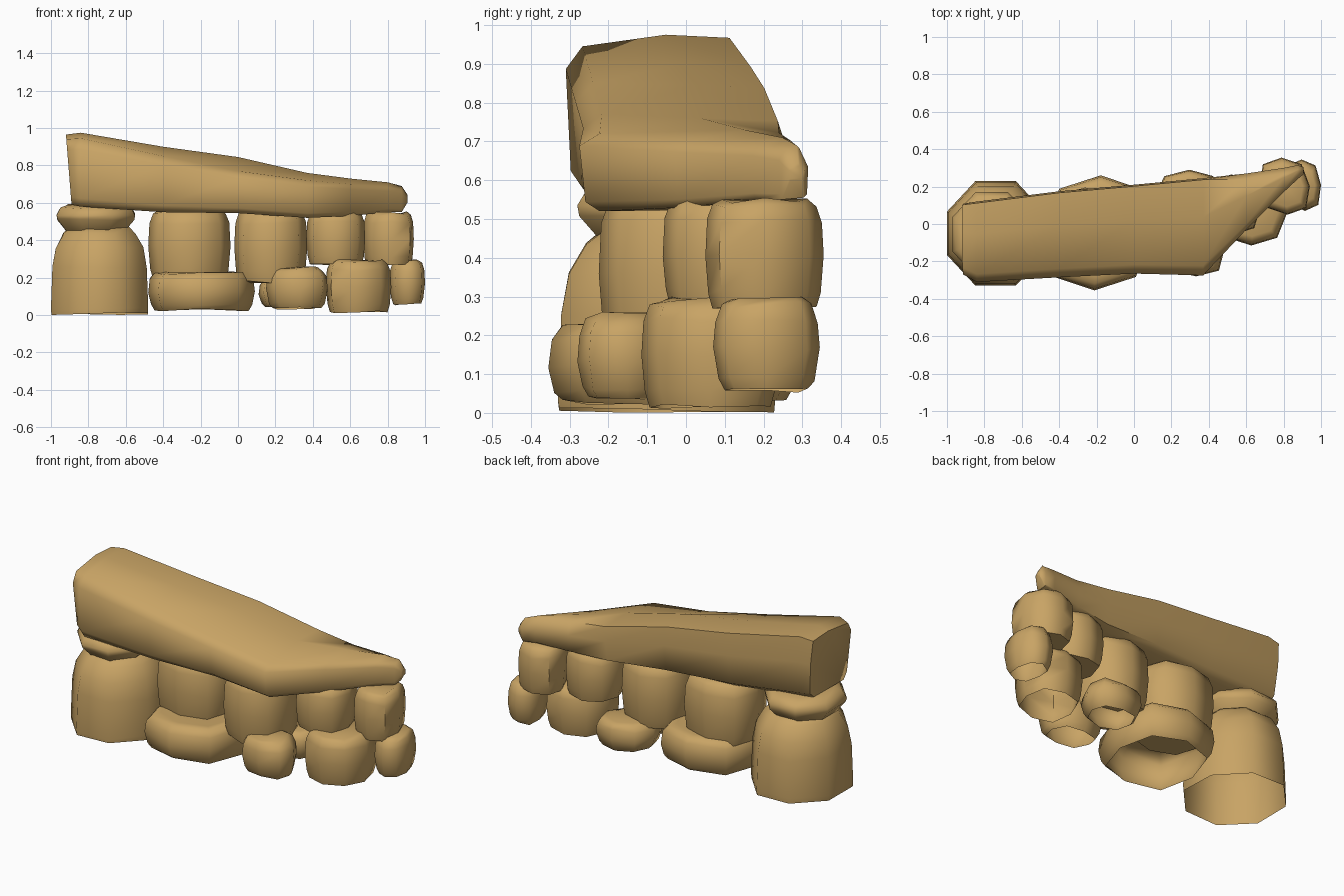
import bpy, bmesh, math, random

if "Cube" in bpy.data.objects:
    bpy.data.objects.remove(bpy.data.objects["Cube"])

random.seed(4)
mat = bpy.data.materials.new("sandstone")
mat.diffuse_color = (0.58, 0.37, 0.13, 1)
mat.use_nodes = True
mat.node_tree.nodes["Principled BSDF"].inputs["Base Color"].default_value = mat.diffuse_color


def loft(name, rings, cap_start=True, cap_end=True):
    bm = bmesh.new()
    loops = [[bm.verts.new(p) for p in r] for r in rings]
    n = len(loops[0])
    for a, b in zip(loops, loops[1:]):
        for i in range(n):
            j = (i + 1) % n
            bm.faces.new((a[i], a[j], b[j], b[i]))
    if cap_start:
        bm.faces.new(loops[0][::-1])
    if cap_end:
        bm.faces.new(loops[-1])
    bmesh.ops.recalc_face_normals(bm, faces=bm.faces)
    me = bpy.data.meshes.new(name)
    bm.to_mesh(me)
    bm.free()
    me.materials.append(mat)
    me.shade_smooth()
    me.set_sharp_from_angle(angle=math.radians(60))
    ob = bpy.data.objects.new(name, me)
    bpy.context.collection.objects.link(ob)
    return ob


# Height fraction, width fraction
BLOCK = [(0, .88), (.14, .95), (.5, 1), (.82, .97), (.95, .88), (1, .72)]
ROUND = [(0, .78), (.12, .9), (.5, 1), (.78, .96), (.94, .84), (1, .66)]
DOME = [(0, .99), (.06, 1), (.55, .97), (.76, .9), (.93, .74), (1, .58)]
PEBBLE = [(0, .7), (.1, .76), (.45, .98), (.7, 1), (.92, .9), (1, .7)]


def stone(name, x, y, z, profile=BLOCK, turn=0.0, open_base=False, skew=0.0):
    """Eight-sided worn boulder filling the given x, y and z ranges."""
    cx, cy = sum(x) / 2, sum(y) / 2
    rx, ry = (x[1] - x[0]) / 2, (y[1] - y[0]) / 2
    # rounded-square outline, skewed in plan, scaled to the stated ranges
    outline = []
    for i in range(8):
        a = math.radians(45 * i + turn)
        c, d = math.cos(a), math.sin(a)
        k = (abs(c) ** 2.6 + abs(d) ** 2.6) ** (-1 / 2.6)
        outline.append((k * c + skew * k * d, k * d))
    mu = max(abs(u) for u, v in outline)
    mv = max(abs(v) for u, v in outline)
    rings = []
    for t, s in profile:
        ring = []
        for u, v in outline:
            tilt = random.uniform(0, .014) * (1 if t < .5 else -1)
            ring.append((cx + rx * s * u / mu, cy + ry * s * v / mv,
                         z[0] + t * (z[1] - z[0]) + tilt))
        rings.append(ring)
    return loft(name, rings, cap_start=not open_base)


# Left pillar: big boulder with a flat pad stone
stone("left_boulder", (-1, -.48), (-.33, .23), (0, .48), DOME, 22.5, True)
stone("left_pad_stone", (-.97, -.55), (-.28, .17), (.43, .595), PEBBLE, 22.5)

# Bottom course
stone("base_stone_wide", (-.48, .09), (-.355, .26), (.02, .24), BLOCK, 0, True, .06)
stone("base_stone_back", (.11, .45), (.0, .29), (.03, .21), ROUND, 0, True, .1)
stone("base_stone_front", (.15, .48), (-.28, -.02), (.03, .26), ROUND, 0, True, -.1)
stone("base_stone_right", (.47, .82), (-.115, .24), (.01, .30), BLOCK, 0, True, .1)
stone("base_stone_end", (.81, 1), (.07, .345), (.05, .30), ROUND, 0, True, -.1)

# Upper course carrying the slab
stone("upper_stone_left", (-.48, -.04), (-.205, .195), (.18, .57))
stone("upper_stone_middle", (-.02, .37), (-.225, .2), (.17, .57))
stone("upper_stone_right", (.365, .68), (-.06, .265), (.265, .56))
stone("upper_stone_end", (.67, .94), (.05, .355), (.265, .555), BLOCK, 0, False, -.12)

# Sloping capstone: x, front y, back y, bottom z, front top z, back top z
slab = [
    (-.92, -.27, .11, .59, .94, .965),
    (-.84, -.31, .12, .58, .945, .975),
    (-.40, -.285, .175, .55, .85, .90),
    (.00, -.265, .21, .545, .77, .845),
    (.37, -.275, .245, .52, .72, .76),
    (.60, -.03, .27, .53, .70, .73),
    (.80, .17, .30, .55, .685, .71),
    (.875, .24, .315, .55, .67, .69),
    (.905, .265, .305, .60, .63, .645),
]
rings = []
for n, (x, y0, y1, zb, zf, zt) in enumerate(slab):
    w, h = y1 - y0, zf - zb
    inset = .008 if n < 5 else .3 * w if n > 6 else .03
    ring = [
        (y0 + .1 * w, zb), (y0 + .03 * w, zb + .12 * h),
        (y0, zb + .84 * h), (y0 + .1 * w, zf),
        (y0 + .6 * w, zt), (y1 - inset, zt - .008),
        (y1, zt - .4 * (zt - zb)), (y1 - .04 * w, zb + .12 * h),
        (y1 - .15 * w, zb + .005)]
    lean = .03 if n == 0 else 0  # left end leans inward towards its foot
    rings.append([(x + lean * (zt - z) / (zt - zb), y, z) for y, z in ring])
loft("capstone_slab", rings)
